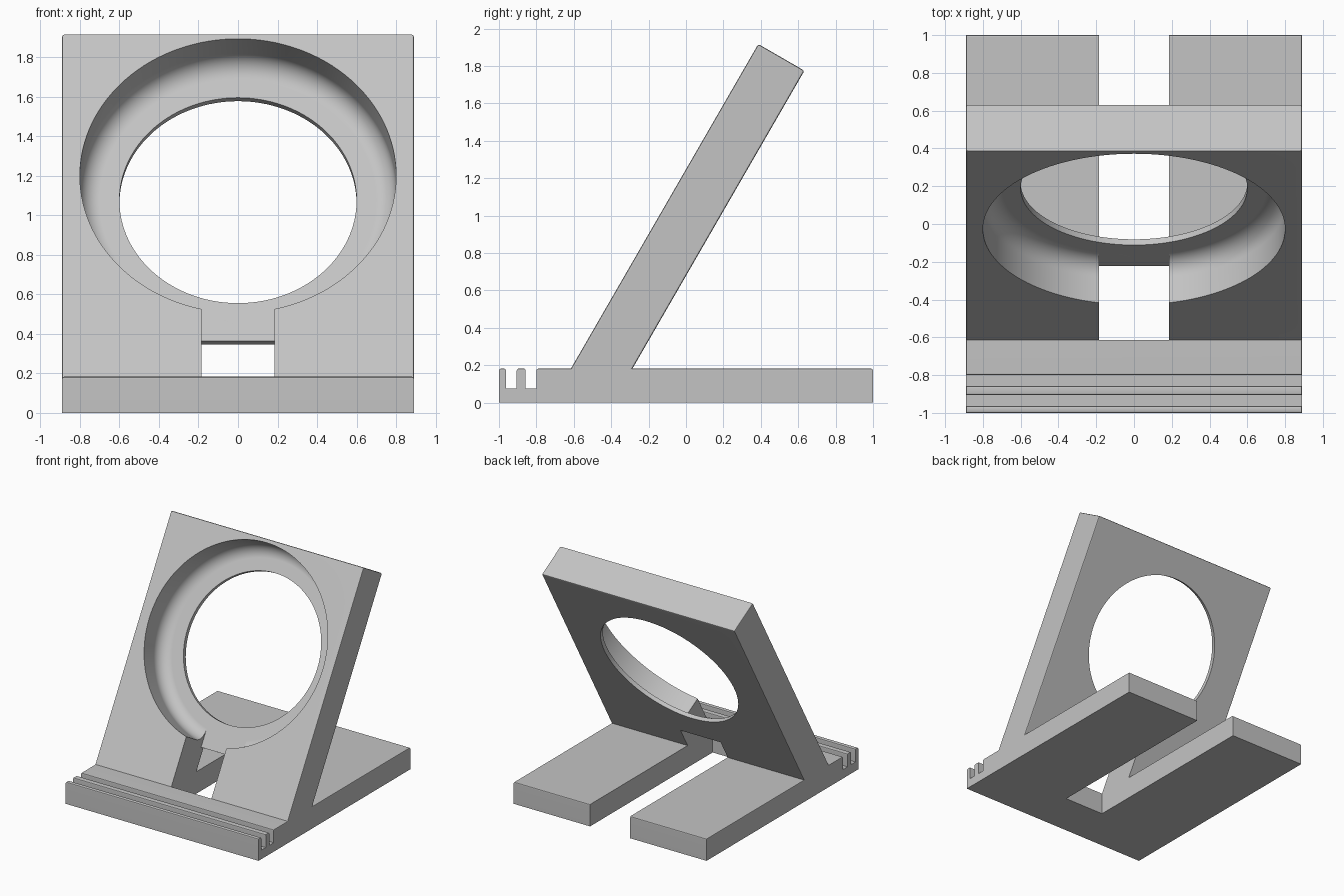
import bpy, bmesh, math

if "Cube" in bpy.data.objects:
    bpy.data.objects.remove(bpy.data.objects["Cube"])

S, C = math.sin(math.radians(60)), math.cos(math.radians(60))
W = 0.89          # half width
Z = 0.183         # base height
Y0 = -0.615       # foot of the leaning front face
T = 0.285         # backrest thickness
FLOOR = 0.25      # depth of the recess
R_OUT, R_IN, FILLET = 0.8, 0.6, 0.1


def lean(t, d):
    """Point (y, z) at t along the leaning face and depth d behind it."""
    return (Y0 + C * t + S * d, Z + S * t - C * d)


def finish(bm, name):
    bmesh.ops.recalc_face_normals(bm, faces=bm.faces)
    me = bpy.data.meshes.new(name)
    bm.to_mesh(me)
    bm.free()
    ob = bpy.data.objects.new(name, me)
    bpy.context.collection.objects.link(ob)
    return ob


def extrude_x(profile, half):
    """Closed (y, z) profile extruded across x."""
    bm = bmesh.new()
    a, b = [[bm.verts.new((x, y, z)) for y, z in profile] for x in (-half, half)]
    bm.faces.new(a)
    bm.faces.new(b[::-1])
    for i in range(len(a)):
        bm.faces.new((a[i - 1], a[i], b[i], b[i - 1]))
    bmesh.ops.recalc_face_normals(bm, faces=bm.faces)
    return bm


def lathe(profile, t0, n=128):
    """Capped (radius, depth) profile turned about the axis square to the leaning face."""
    bm = bmesh.new()
    rings = []
    for r, d in profile:
        ring = []
        for k in range(n):
            a = 2 * math.pi * k / n
            ring.append(bm.verts.new((r * math.cos(a), *lean(t0 + r * math.sin(a), d))))
        rings.append(ring)
    for p, q in zip(rings, rings[1:]):
        for k in range(n):
            bm.faces.new((p[k - 1], p[k], q[k], q[k - 1]))
    bm.faces.new(rings[0])
    bm.faces.new(rings[-1][::-1])
    return bm


# Stand: base with two grooves and leaning backrest in one side profile
top = 2.003
g = 0.075
profile = [(-1, 0), (1, 0), (1, Z), (Y0 + T / S, Z), lean(top, T), lean(top, 0), (Y0, Z),
           (-0.8, Z), (-0.8, g), (-0.857, g), (-0.857, Z), (-0.905, Z),
           (-0.905, g), (-0.963, g), (-0.963, Z), (-1, Z)]
bm = extrude_x(profile, W)
soft = [e for e in bm.edges if e.is_convex and min(v.co.z for v in e.verts) > 0.1]
bmesh.ops.bevel(bm, geom=soft, offset=0.011, segments=2, profile=0.5,
                affect='EDGES', clamp_overlap=True)
stand = finish(bm, "stand")

# Cable slot: open through the base, shallow where it climbs to the recess
t_open = 0.352
behind = lean(t_open, 0.4)
slot = finish(extrude_x([(Y0, -0.1), (1.1, -0.1), (1.1, behind[1]), behind,
                         lean(t_open, FLOOR), lean(0.65, FLOOR), lean(0.65, -0.1),
                         (Y0, Z + 0.1)], 0.185), "slot_cutter")

# Round recess with a filleted floor, and a smaller through hole
ring = [(R_OUT, -0.1)]
for i in range(9):
    a = math.radians(90 * i / 8)
    ring.append((R_OUT - FILLET + FILLET * math.cos(a),
                 FLOOR - FILLET + FILLET * math.sin(a)))
recess = finish(lathe(ring, 1.174), "recess_cutter")
hole = finish(lathe([(R_IN, 0.1), (R_IN, 0.4)], 1.174), "hole_cutter")

# Apply the cuts
bpy.context.view_layer.objects.active = stand
stand.select_set(True)
for cutter in (recess, hole, slot):
    mod = stand.modifiers.new("cut", 'BOOLEAN')
    mod.operation, mod.solver, mod.object = 'DIFFERENCE', 'EXACT', cutter
    bpy.ops.object.modifier_apply(modifier=mod.name)
    bpy.data.objects.remove(cutter)
bpy.ops.object.shade_smooth_by_angle(angle=math.radians(30))

# Keep the large faces flat beside their soft edges
mod = stand.modifiers.new("flat_faces", 'WEIGHTED_NORMAL')
mod.keep_sharp = True

# Single grey finish
grey = bpy.data.materials.new("light_grey")
grey.diffuse_color = (0.55, 0.55, 0.55, 1)
grey.use_nodes = True
grey.node_tree.nodes["Principled BSDF"].inputs["Base Color"].default_value = grey.diffuse_color
stand.data.materials.clear()
stand.data.materials.append(grey)
